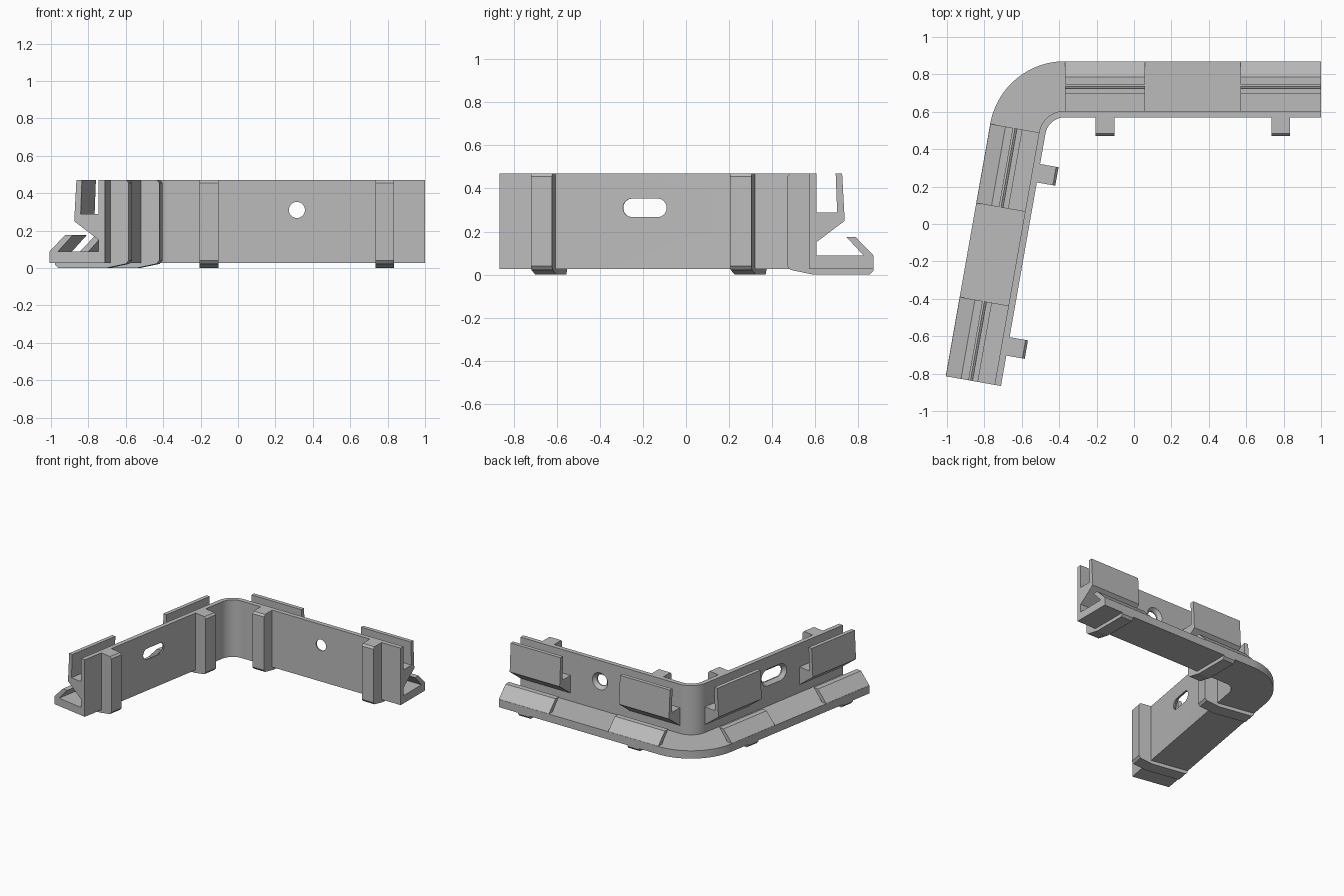
import bpy, bmesh, math
from mathutils import Vector

if "Cube" in bpy.data.objects:
    bpy.data.objects.remove(bpy.data.objects["Cube"])

grey = bpy.data.materials.new("light grey plastic")
grey.use_nodes = True
grey.diffuse_color = (0.5, 0.5, 0.5, 1)
grey.node_tree.nodes["Principled BSDF"].inputs["Base Color"].default_value = (0.5, 0.5, 0.5, 1)

CENTRE = Vector((-0.37, 0.465, 0))   # centre of the rounded corner
LENGTH = 1.37                        # straight length of each arm
BEND = math.radians(80)
ARMS = {"back": 0.0, "side": BEND}


def station(angle, along):
    """Frame across the arm: origin and outward direction."""
    out = Vector((-math.sin(angle), math.cos(angle), 0))
    run = Vector((math.cos(angle), math.sin(angle), 0))
    if angle > BEND / 2:
        run = -run
    return CENTRE + run * along, out


def loft(name, rings):
    """Closed solid through a list of rings of equal point count."""
    bm = bmesh.new()
    loops = [[bm.verts.new(p) for p in ring] for ring in rings]
    n = len(loops[0])
    for a, b in zip(loops, loops[1:]):
        for i in range(n):
            j = (i + 1) % n
            bm.faces.new((a[i], a[j], b[j], b[i]))
    bm.faces.new(loops[0])
    bm.faces.new(loops[-1])
    bmesh.ops.recalc_face_normals(bm, faces=bm.faces)
    mesh = bpy.data.meshes.new(name)
    bm.to_mesh(mesh)
    bm.free()
    mesh.materials.append(grey)
    obj = bpy.data.objects.new(name, mesh)
    bpy.context.collection.objects.link(obj)
    return obj


def sweep(name, profile, stations):
    """Sweep an (outward, height) profile through the stations."""
    rings = []
    for angle, along in stations:
        origin, out = station(angle, along)
        rings.append([origin + out * o + Vector((0, 0, z)) for o, z in profile])
    return loft(name, rings)


def hole_cutter(name, angle, half_slot):
    """Round or slotted hole, countersunk on the outer side of the wall."""
    rings = []
    for o, r in ((0.06, 0.043), (0.115, 0.043), (0.145, 0.07), (0.18, 0.07)):
        ring = []
        for i in range(32):
            t = math.tau * (i + 0.5) / 32
            shift = math.copysign(half_slot, math.cos(t))
            origin, out = station(angle, 0.685 + shift + r * math.cos(t))
            ring.append(origin + out * o + Vector((0, 0, 0.31 + r * math.sin(t))))
        rings.append(ring)
    cutter = loft(name, rings)
    cutter.hide_render = True
    return cutter


# Wall and base, one L-shaped section swept around the corner
angle_section = [(0.105, 0.027), (0.405, 0.027), (0.405, 0.088),
                 (0.14, 0.088), (0.14, 0.47), (0.105, 0.47)]
path = [(0, LENGTH)]
path += [(BEND * i / 24, 0) for i in range(25)]
path += [(BEND, LENGTH)]
body = sweep("wall_and_base", angle_section, path)

# Screw holes: round in the back arm, slotted in the side arm
cutters = [hole_cutter("round_hole_cutter", ARMS["back"], 0),
           hole_cutter("slot_hole_cutter", ARMS["side"], 0.06)]
bpy.context.view_layer.objects.active = body
for cutter in cutters:
    mod = body.modifiers.new("hole", "BOOLEAN")
    mod.operation = "DIFFERENCE"
    mod.solver = "EXACT"
    mod.object = cutter
    bpy.ops.object.modifier_apply(modifier=mod.name)
    bpy.data.objects.remove(cutter)

# Upper hook, lower lip and inner tab sections
hook = [(0.13, 0.145), (0.14, 0.15), (0.272, 0.25), (0.26, 0.47),
        (0.23, 0.47), (0.237, 0.288), (0.13, 0.288)]
lip = [(0.36, 0.08), (0.405, 0.08), (0.403, 0.092), (0.322, 0.175),
       (0.28, 0.175), (0.36, 0.088)]
tab = [(0.005, 0.04), (0.02, 0.022), (0.125, 0.0), (0.388, 0.0), (0.405, 0.018),
       (0.405, 0.035), (0.11, 0.035), (0.11, 0.47), (0.018, 0.47), (0.005, 0.455)]

for arm, angle in ARMS.items():
    for end, start in (("inner", 0), ("outer", 0.94)):
        span = [(angle, start), (angle, start + 0.43)]
        sweep(f"{arm}_{end}_hook", hook, span)
        sweep(f"{arm}_{end}_lip", lip, span)
        near = 0.165 + start
        sweep(f"{arm}_{end}_tab", tab, [(angle, near), (angle, near + 0.1)])

# Smooth the rounded corner and holes, keep hard edges
bpy.ops.object.select_all(action="DESELECT")
body.select_set(True)
bpy.context.view_layer.objects.active = body
bpy.ops.object.shade_smooth_by_angle(angle=math.radians(30))
